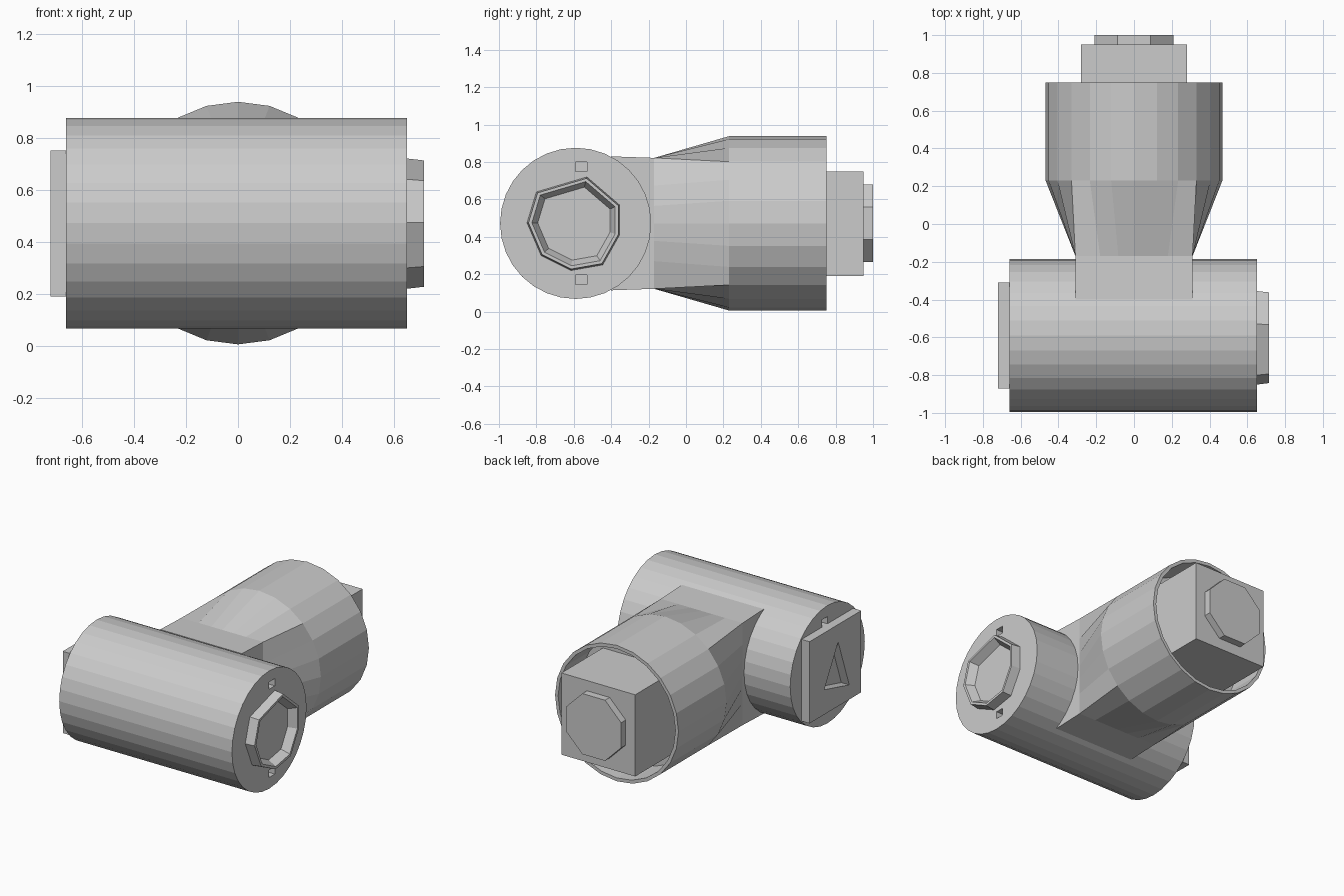
import bpy, bmesh, math
from mathutils import Vector

if "Cube" in bpy.data.objects:
    bpy.data.objects.remove(bpy.data.objects["Cube"])

ZC = 0.472   # height of both barrel axes
YC = -0.59   # y of the cross barrel axis


def make(name, bm):
    bmesh.ops.recalc_face_normals(bm, faces=bm.faces)
    me = bpy.data.meshes.new(name)
    bm.to_mesh(me)
    bm.free()
    ob = bpy.data.objects.new(name, me)
    bpy.context.collection.objects.link(ob)
    return ob


def loft(name, rings):
    """Skin a list of equal-length point rings and cap both ends."""
    bm = bmesh.new()
    vr = [[bm.verts.new(p) for p in r] for r in rings]
    n = len(vr[0])
    for a, b in zip(vr, vr[1:]):
        for i in range(n):
            j = (i + 1) % n
            bm.faces.new((a[i], a[j], b[j], b[i]))
    bm.faces.new(vr[0])
    bm.faces.new(vr[-1])
    return make(name, bm)


def box(name, lo, hi):
    lo, hi = Vector(lo), Vector(hi)
    bm = bmesh.new()
    bmesh.ops.create_cube(bm, size=1)
    for v in bm.verts:
        v.co = Vector([c * s for c, s in zip(v.co, hi - lo)]) + (lo + hi) / 2
    return make(name, bm)


def cut(target, cutter):
    cutter.hide_render = True
    cutter.hide_set(True)
    m = target.modifiers.new("cut", 'BOOLEAN')
    m.operation = 'DIFFERENCE'
    m.solver = 'EXACT'
    m.object = cutter


def ring_x(x, r, n=32):
    return [(x, YC + r * math.cos(math.tau * i / n), ZC + r * math.sin(math.tau * i / n))
            for i in range(n)]


def ring_y(y, rx, rz, square=False, n=24, turn=0):
    pts = []
    for i in range(n):
        a = math.tau * (i + turn) / n
        c, s = math.cos(a), math.sin(a)
        k = max(abs(c), abs(s)) if square else 1
        pts.append((rx * c / k, y, ZC + rz * s / k))
    return pts


# cross barrel with small slots at both ends
barrel = loft("cross_barrel", [ring_x(-0.66, 0.404), ring_x(0.65, 0.404)])
for side, x0, x1 in (("left", -0.75, -0.55), ("right", 0.55, 0.75)):
    for end, z0, z1 in (("top", 0.75, 0.80), ("bottom", 0.145, 0.195)):
        cut(barrel, box(f"slot_cutter_{side}_{end}", (x0, -0.59, z0), (x1, -0.53, z1)))

# rear barrel: square neck flaring to a round, hollow end
loft("rear_barrel", [
    ring_y(-0.40, 0.31, 0.358, True),
    ring_y(-0.17, 0.31, 0.350, True),
    ring_y(0.23, 0.468, 0.466),
    ring_y(0.75, 0.468, 0.466),
    ring_y(0.75, 0.445, 0.443),
    ring_y(0.50, 0.445, 0.443)])

# rear block and its octagonal button
box("rear_block", (-0.28, 0.45, 0.19), (0.28, 0.95, 0.75))
loft("rear_button", [ring_y(y, 0.225, 0.225, n=8, turn=0.5) for y in (0.93, 1.0)])

# left plate with a triangular recess
plate = box("left_plate", (-0.72, -0.87, 0.19), (-0.60, -0.31, 0.75))
tri = [(-0.62, 0.63), (-0.47, 0.36), (-0.74, 0.29)]
cut(plate, loft("triangle_cutter", [[(x, y, z) for y, z in tri] for x in (-0.80, -0.65)]))

# right irregular collar with a sunken centre
collar = [(-0.80, 0.64), (-0.53, 0.72), (-0.355, 0.57), (-0.355, 0.41),
          (-0.445, 0.25), (-0.615, 0.22), (-0.775, 0.30), (-0.85, 0.475)]


def collar_ring(x, k):
    return [(x, -0.59 + (y + 0.59) * k, ZC + (z - ZC) * k) for y, z in collar]


loft("right_collar", [collar_ring(0.60, 1), collar_ring(0.65, 1), collar_ring(0.715, 0.97),
                      collar_ring(0.715, 0.90), collar_ring(0.66, 0.78)])
